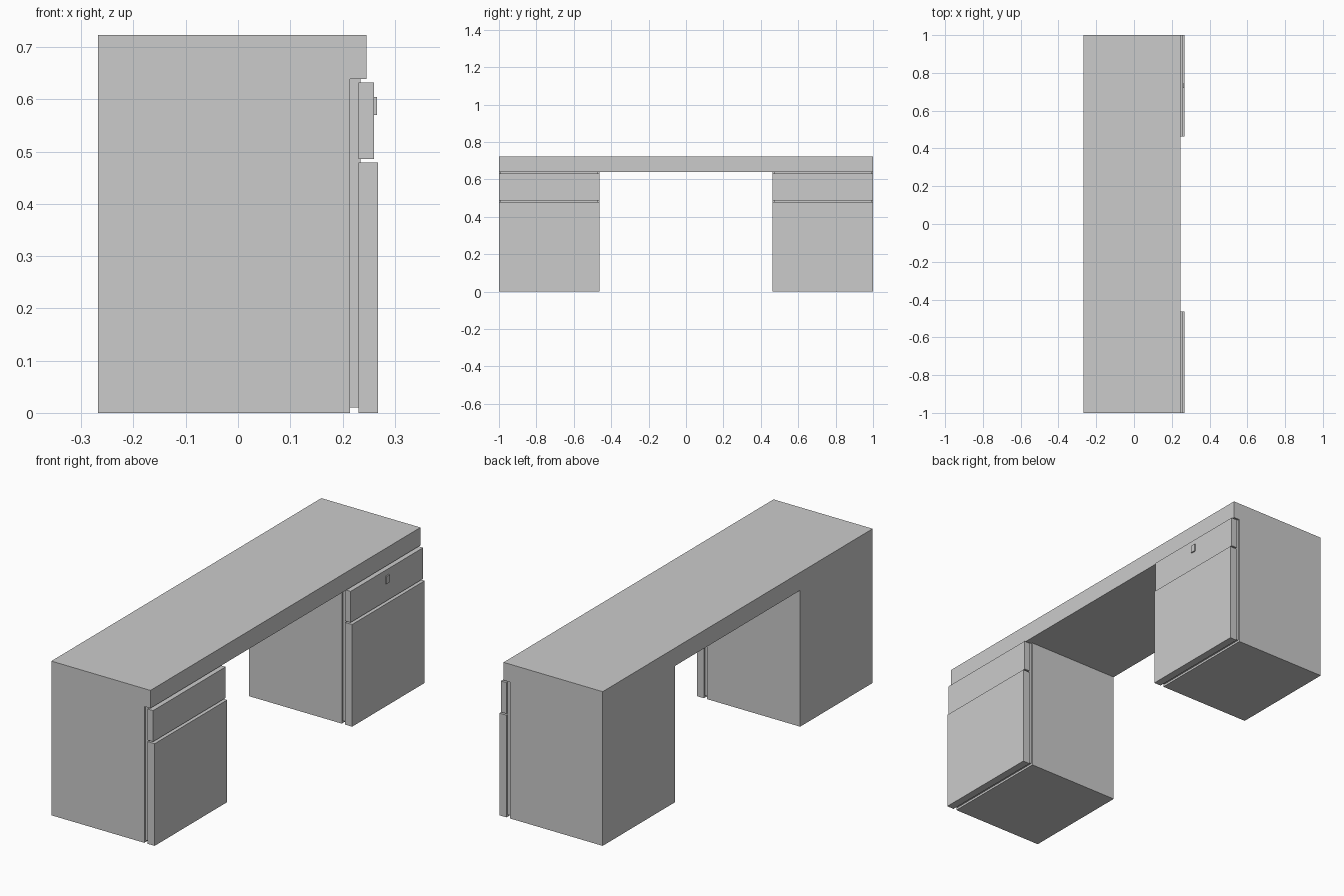
import bpy, bmesh
from mathutils import Vector

if "Cube" in bpy.data.objects:
    bpy.data.objects.remove(bpy.data.objects["Cube"])

BACK, LEG_FRONT, TOP_FRONT = -0.268, 0.214, 0.246
HALF, KNEE = 1.0, 0.463
UNDER, TOP = 0.639, 0.723


def add_box(bm, lo, hi):
    lo, hi = Vector(lo), Vector(hi)
    verts = bmesh.ops.create_cube(bm, size=1)["verts"]
    for v in verts:
        v.co = Vector((lo[i] + (v.co[i] + 0.5) * (hi[i] - lo[i]) for i in range(3)))


def finish(bm, name):
    bmesh.ops.recalc_face_normals(bm, faces=bm.faces)
    mesh = bpy.data.meshes.new(name)
    bm.to_mesh(mesh)
    bm.free()
    obj = bpy.data.objects.new(name, mesh)
    bpy.context.collection.objects.link(obj)
    return obj


def box(name, x, y, z):
    bm = bmesh.new()
    add_box(bm, (x[0], y[0], z[0]), (x[1], y[1], z[1]))
    return finish(bm, name)


# Desk body: top slab with both pedestals extruded down from its underside
bm = bmesh.new()
add_box(bm, (BACK, -HALF, UNDER), (TOP_FRONT, HALF, TOP))
for co, no in (((0, -KNEE, 0), (0, 1, 0)), ((0, KNEE, 0), (0, 1, 0)),
               ((LEG_FRONT, 0, 0), (1, 0, 0))):
    bmesh.ops.bisect_plane(bm, geom=bm.verts[:] + bm.edges[:] + bm.faces[:],
                           plane_co=co, plane_no=no)
bm.normal_update()
feet = []
for f in bm.faces:
    c = f.calc_center_median()
    if f.normal.z < -0.9 and abs(c.y) > KNEE and c.x < LEG_FRONT:
        feet.append(f)
moved = bmesh.ops.extrude_discrete_faces(bm, faces=feet)["faces"]
for f in moved:
    for v in f.verts:
        v.co.z = 0
bmesh.ops.dissolve_limit(bm, angle_limit=0.01, verts=bm.verts, edges=bm.edges)
finish(bm, "desk_body")

# Pedestal fronts: recessed mounting panel, drawer front and door
INSET = 0.008
for side, s in (("left", -1), ("right", 1)):
    y = sorted((s * KNEE, s * HALF))
    y_in = (y[0] + INSET, y[1] - INSET)
    box(side + "_mounting_panel", (LEG_FRONT, 0.234), y_in, (0.01, UNDER))
    box(side + "_drawer_front", (0.231, 0.260), y, (0.486, 0.632))
    box(side + "_door", (0.231, 0.268), y, (0.0, 0.479))

# Small drawer pull on one side only
box("drawer_pull", (0.260, 0.266), (0.72, 0.745), (0.57, 0.605))
